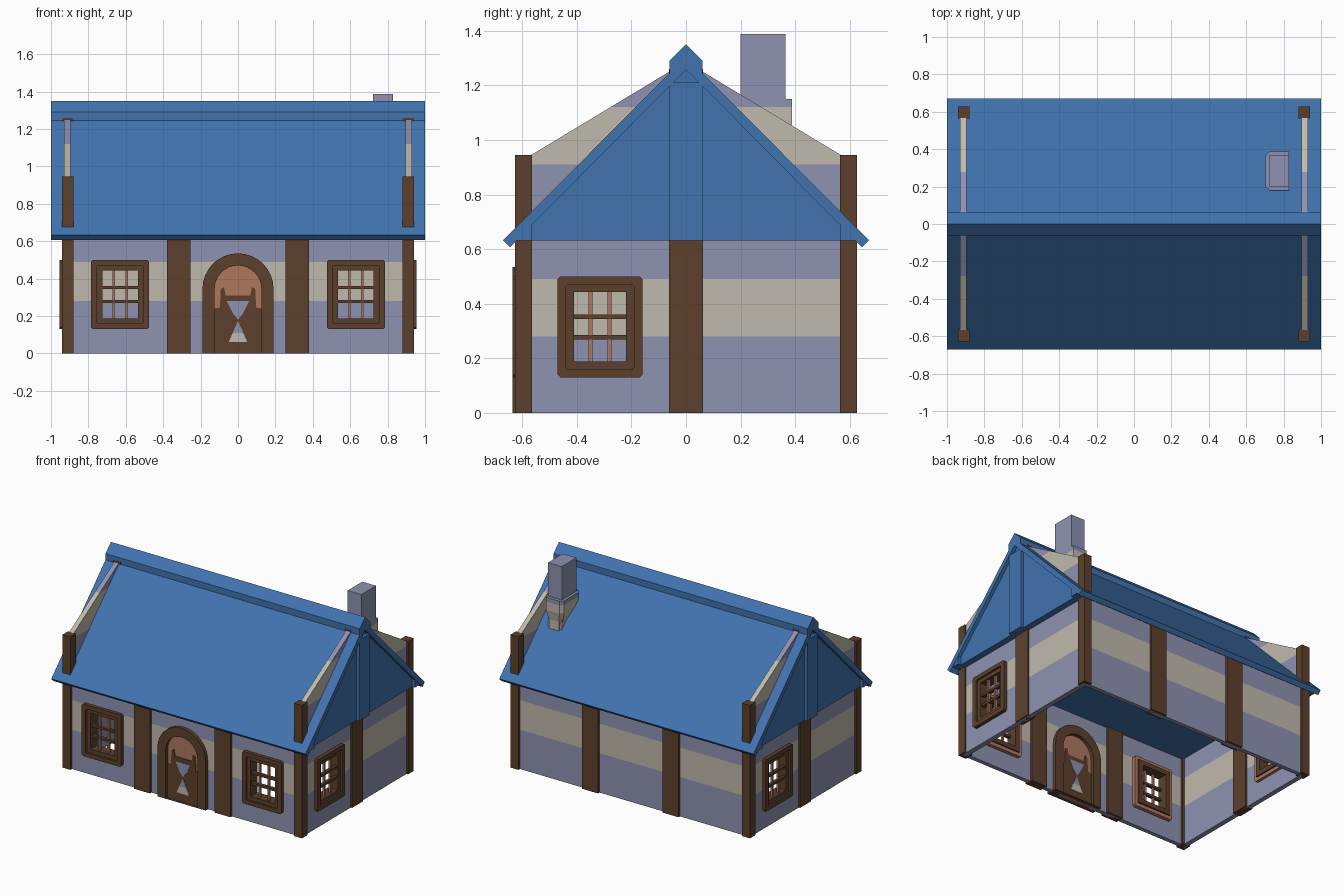
import bpy, bmesh, math
from mathutils import Vector

if "Cube" in bpy.data.objects:
    bpy.data.objects.remove(bpy.data.objects["Cube"])


def material(name, r, g, b):
    lin = lambda c: ((c / 255 + 0.055) / 1.055) ** 2.4
    m = bpy.data.materials.new(name)
    m.diffuse_color = (lin(r), lin(g), lin(b), 1)
    m.use_nodes = True
    m.node_tree.nodes["Principled BSDF"].inputs["Base Color"].default_value = m.diffuse_color
    return m


BLUE = material("roof blue", 65, 115, 175)
PURPLE = material("plaster lilac", 143, 146, 177)
BEIGE = material("plaster beige", 192, 186, 173)
BROWN = material("timber brown", 92, 64, 44)
CLAY = material("terracotta", 175, 119, 95)


def place(axis, p, t):
    # 2D profile point p, at distance t along the axis
    return {"x": (t, p[0], p[1]), "y": (p[0], t, p[1]), "z": (p[0], p[1], t)}[axis]


def add_prism(bm, pts, axis, a, b, mat=0):
    lo = [bm.verts.new(place(axis, p, a)) for p in pts]
    hi = [bm.verts.new(place(axis, p, b)) for p in pts]
    n = len(pts)
    faces = [bm.faces.new(lo), bm.faces.new(hi[::-1])]
    faces += [bm.faces.new((lo[i], hi[i], hi[(i + 1) % n], lo[(i + 1) % n])) for i in range(n)]
    for f in faces:
        f.material_index = mat


def add_ring(bm, outer, inner, axis, a, b, mat=0):
    L = [[bm.verts.new(place(axis, p, t)) for p in loop]
         for loop, t in ((outer, a), (outer, b), (inner, b), (inner, a))]
    n = len(outer)
    for k in range(4):
        A, B = L[k], L[(k + 1) % 4]
        for i in range(n):
            j = (i + 1) % n
            bm.faces.new((A[i], B[i], B[j], A[j])).material_index = mat


def finish(name, bm, *mats):
    bmesh.ops.recalc_face_normals(bm, faces=bm.faces[:])
    me = bpy.data.meshes.new(name)
    bm.to_mesh(me)
    bm.free()
    for m in mats:
        me.materials.append(m)
    ob = bpy.data.objects.new(name, me)
    bpy.context.collection.objects.link(ob)
    return ob


def rect(u0, u1, v0, v1):
    return [(u0, v0), (u1, v0), (u1, v1), (u0, v1)]


def crect(w, h, z=0.315):
    return rect(-w / 2, w / 2, z - h / 2, z + h / 2)


def prism(name, pts, axis, a, b, mat):
    bm = bmesh.new()
    add_prism(bm, pts, axis, a, b)
    return finish(name, bm, mat)


def cut(bm, axis, value):
    n = Vector((axis == 0, axis == 1, axis == 2))
    bmesh.ops.bisect_plane(bm, geom=bm.verts[:] + bm.edges[:] + bm.faces[:],
                           plane_co=n * value, plane_no=n)


def stripe(bm):
    # beige bands on lilac plaster, chosen by height
    for z in (0.28, 0.49, 0.91, 1.12):
        cut(bm, 2, z)
    for f in bm.faces:
        z = f.calc_center_median().z
        f.material_index = int(0.28 < z < 0.49 or 0.91 < z < 1.12)


def wall(name, pts, axis, a, b, holes=()):
    bm = bmesh.new()
    add_prism(bm, pts, axis, a, b)
    ui = 1 if axis == "x" else 0
    for u0, u1, z0, z1 in holes:
        for u in (u0, u1):
            cut(bm, ui, u)
        for z in (z0, z1):
            cut(bm, 2, z)
    stripe(bm)
    gone = []
    for f in bm.faces:
        c = f.calc_center_median()
        if any(h[0] < c[ui] < h[1] and h[2] - .01 < c.z < h[3] for h in holes):
            gone.append(f)
    bmesh.ops.delete(bm, geom=gone, context="FACES")
    return finish(name, bm, PURPLE, BEIGE)


# plaster walls, open underneath
win = lambda c: (c - 0.1, c + 0.1, 0.185, 0.45)
wall("front_wall", rect(-0.9, 0.9, 0, 0.64), "y", -0.61, -0.58,
     [win(-0.63), win(0.63), (-0.125, 0.125, 0, 0.47)])
wall("back_wall", rect(-0.9, 0.9, 0, 0.64), "y", 0.58, 0.61)
gable = [(-0.6, 0), (0.6, 0), (0.6, 0.925), (0, 1.287), (-0.6, 0.925)]
for s, side in ((1, "right"), (-1, "left")):
    wall(side + "_gable_wall", gable, "x", s * 0.895, s * 0.93, [win(-s * 0.315)])

# timber posts
for sx in (-1, 1):
    prism("gable_post", rect(-0.0615, 0.0615, 0, 1.26), "x", sx * 0.88, sx * 0.94, BROWN)
    for sy in (-1, 1):
        prism("corner_post", rect(sx * 0.88, sx * 0.942, 0, 0.945), "y", sy * 0.565, sy * 0.627, BROWN)
        prism("wall_post", rect(sx * 0.255, sx * 0.38, 0, 0.64), "y", sy * 0.565, sy * 0.627, BROWN)

# roof slab with ridge cap, closed by recessed gable panels
half = [(0.645, 0.607), (0.67, 0.632), (0.0605, 1.245), (0.0605, 1.29)]
roof = half + [(0, 1.35)] + [(-y, z) for y, z in half[::-1]] + [(0, 1.258)]
prism("roof", roof, "x", -1, 1, BLUE)
prism("roof_core", [(-0.622, 0.632), (0.622, 0.632), (0, 1.262)], "x", -0.975, 0.975, BLUE)
for s in (-1, 1):
    prism("gable_king_post", [(-0.06, 0.632), (0.06, 0.632), (0.06, 1.21), (-0.06, 1.21)],
          "x", s * 0.96, s * 0.997, BLUE)
    for t in (-1, 1):
        prism("gable_foot", [(t * 0.565, 0.632), (t * 0.622, 0.632), (t * 0.565, 0.69)],
              "x", s * 0.96, s * 0.997, BLUE)

# chimney: shaft, flared collar, small foot
bm = bmesh.new()
add_prism(bm, rect(0.722, 0.83, 0.2, 0.365), "z", 0.9, 1.388)
add_prism(bm, rect(0.735, 0.815, 0.25, 0.375), "z", 0.87, 1.03)
collar = [(0.83, 0.18), (0.83, 0.388), (0.725, 0.388), (0.703, 0.365), (0.703, 0.203), (0.725, 0.18)]
low = [(0.775 + (x - 0.775) * 0.7, 0.283 + (y - 0.283) * 0.85) for x, y in collar]
tiers = [[bm.verts.new((x, y, z)) for x, y in c]
         for c, z in ((low, 0.98), (collar, 1.06), (collar, 1.15))]
bm.faces.new(tiers[0])
bm.faces.new(tiers[2])
for A, B in zip(tiers, tiers[1:]):
    for i in range(6):
        j = (i + 1) % 6
        bm.faces.new((A[i], A[j], B[j], B[i]))
stripe(bm)
finish("chimney", bm, PURPLE, BEIGE)


# windows: stepped frame, lattice bars and inner clay surround
def window(name, loc, angle):
    bm = bmesh.new()
    w, h, c = 0.155, 0.185, 0.01
    octo = [(-w + c, -h), (w - c, -h), (w, -h + c), (w, h - c),
            (w - c, h), (-w + c, h), (-w, h - c), (-w, -h + c)]
    outer = [(x, z + 0.315) for x, z in octo]
    mid = [(x * 0.8, z * 0.84 + 0.315) for x, z in octo]
    add_ring(bm, outer, mid, "y", -0.025, 0.01)
    add_ring(bm, crect(0.26, 0.32), crect(0.19, 0.255), "y", -0.012, 0.065)
    add_ring(bm, outer, mid, "y", 0.025, 0.055, 1)
    for z in (0.277, 0.352):
        add_prism(bm, rect(-0.1, 0.1, z - 0.008, z + 0.008), "y", -0.004, 0.02)
    for x in (-0.035, 0.035):
        add_prism(bm, rect(x - 0.007, x + 0.007, 0.18, 0.45), "y", 0, 0.016, 1)
    ob = finish(name, bm, BROWN, CLAY)
    ob.location = loc
    ob.rotation_euler.z = angle


for s in (-1, 1):
    window("front_window", (s * 0.63, -0.61, 0), 0)
    window("side_window", (s * 0.93, -s * 0.315, 0), s * math.pi / 2)


# arched door
def arch(r, base=0.0, n=16):
    return [(-r, base)] + [(-r * math.cos(math.pi * i / n), 0.345 + r * math.sin(math.pi * i / n))
                           for i in range(n + 1)] + [(r, base)]


bm = bmesh.new()
add_ring(bm, arch(0.19), arch(0.125), "y", -0.635, -0.555)
finish("door_frame", bm, BROWN)
prism("door_panel", arch(0.13), "y", -0.61, -0.58, CLAY)
horn = [(0.13, 0), (0.13, 0.24), (0.097, 0.245), (0.092, 0.345), (0.075, 0.355), (0.066, 0.31)]
lower = horn + [(-x, z) for x, z in horn[::-1]]
cup = [(0, 0.18), (0.028, 0.215), (0.06, 0.28), (-0.06, 0.28), (-0.028, 0.215)]
cone = [(0, 0.175), (0.028, 0.11), (-0.028, 0.11)]
foot = [(0.028, 0.11), (0.05, 0.06), (-0.05, 0.06), (-0.028, 0.11)]
for y, d in ((-0.61, -1), (-0.58, 1)):
    prism("door_lower_panel", lower, "y", y, y + d * 0.006, BROWN)
    prism("door_upper_inlay", cup, "y", y, y + d * 0.009, PURPLE)
    prism("door_middle_inlay", cone, "y", y, y + d * 0.009, PURPLE)
    prism("door_lower_inlay", foot, "y", y, y + d * 0.009, BEIGE)
